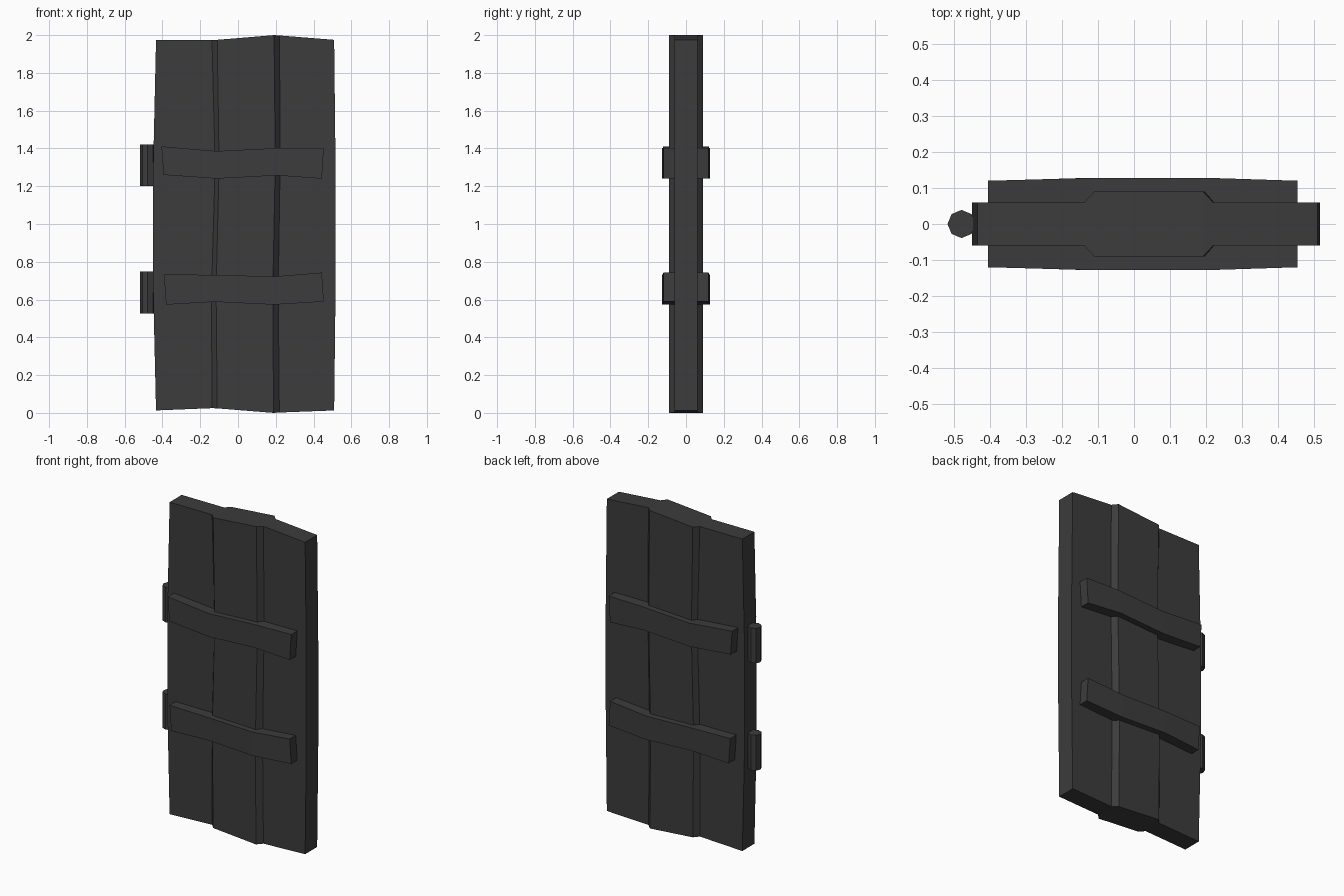
import bpy, bmesh

if "Cube" in bpy.data.objects:
    bpy.data.objects.remove(bpy.data.objects["Cube"])

dark = bpy.data.materials.new("dark_iron")
dark.diffuse_color = (0.045, 0.045, 0.045, 1)
dark.use_nodes = True
dark.node_tree.nodes["Principled BSDF"].inputs["Base Color"].default_value = dark.diffuse_color


def finish(name, bm):
    bmesh.ops.recalc_face_normals(bm, faces=bm.faces)
    mesh = bpy.data.meshes.new(name)
    bm.to_mesh(mesh)
    bm.free()
    mesh.materials.append(dark)
    obj = bpy.data.objects.new(name, mesh)
    bpy.context.collection.objects.link(obj)


def slab(name, columns):
    """Closed slab, symmetric in y. Each column: (half depth, [(x, z), ...])."""
    bm = bmesh.new()
    front = [[bm.verts.new((x, -h, z)) for x, z in pts] for h, pts in columns]
    back = [[bm.verts.new((x, h, z)) for x, z in pts] for h, pts in columns]
    nc, nr = len(columns), len(columns[0][1])
    for g in (front, back):
        for i in range(nc - 1):
            for j in range(nr - 1):
                bm.faces.new((g[i][j], g[i + 1][j], g[i + 1][j + 1], g[i][j + 1]))
    for j in (0, nr - 1):
        for i in range(nc - 1):
            bm.faces.new((front[i][j], front[i + 1][j], back[i + 1][j], back[i][j]))
    for i in (0, nc - 1):
        for j in range(nr - 1):
            bm.faces.new((front[i][j], front[i][j + 1], back[i][j + 1], back[i][j]))
    finish(name, bm)


# Door: three crooked planks, the middle one thicker with sloped edges
slab("door_planks", [
    (0.06, [(-0.434, 0.013), (-0.449, 0.65), (-0.449, 1.31), (-0.434, 1.975)]),
    (0.06, [(-0.138, 0.025), (-0.14, 0.65), (-0.121, 1.31), (-0.138, 1.975)]),
    (0.09, [(-0.11, 0.024), (-0.116, 0.65), (-0.1, 1.31), (-0.11, 1.975)]),
    (0.09, [(0.188, 0.0), (0.184, 0.65), (0.197, 1.31), (0.191, 2.0)]),
    (0.06, [(0.219, 0.002), (0.213, 0.65), (0.223, 1.31), (0.22, 1.998)]),
    (0.06, [(0.509, 0.013), (0.5165, 0.65), (0.5165, 1.31), (0.509, 1.975)]),
])

# Bent cross straps, showing on both faces
slab("upper_strap", [
    (0.12, [(-0.394, 1.26), (-0.405, 1.411)]),
    (0.128, [(-0.112, 1.24), (-0.112, 1.386)]),
    (0.128, [(0.206, 1.257), (0.206, 1.402)]),
    (0.12, [(0.444, 1.24), (0.454, 1.403)]),
])
slab("lower_strap", [
    (0.12, [(-0.381, 0.573), (-0.392, 0.732)]),
    (0.128, [(-0.127, 0.588), (-0.127, 0.731)]),
    (0.128, [(0.19, 0.573), (0.19, 0.722)]),
    (0.12, [(0.454, 0.589), (0.444, 0.743)]),
])

# Eight-sided hinge barrels on the left edge
for name, z0, z1 in (("lower_hinge", 0.525, 0.748), ("upper_hinge", 1.2, 1.42)):
    bm = bmesh.new()
    bmesh.ops.create_cone(bm, cap_ends=True, segments=8, radius1=0.039,
                          radius2=0.039, depth=z1 - z0)
    bmesh.ops.translate(bm, verts=bm.verts, vec=(-0.4785, 0, (z0 + z1) / 2))
    finish(name, bm)
